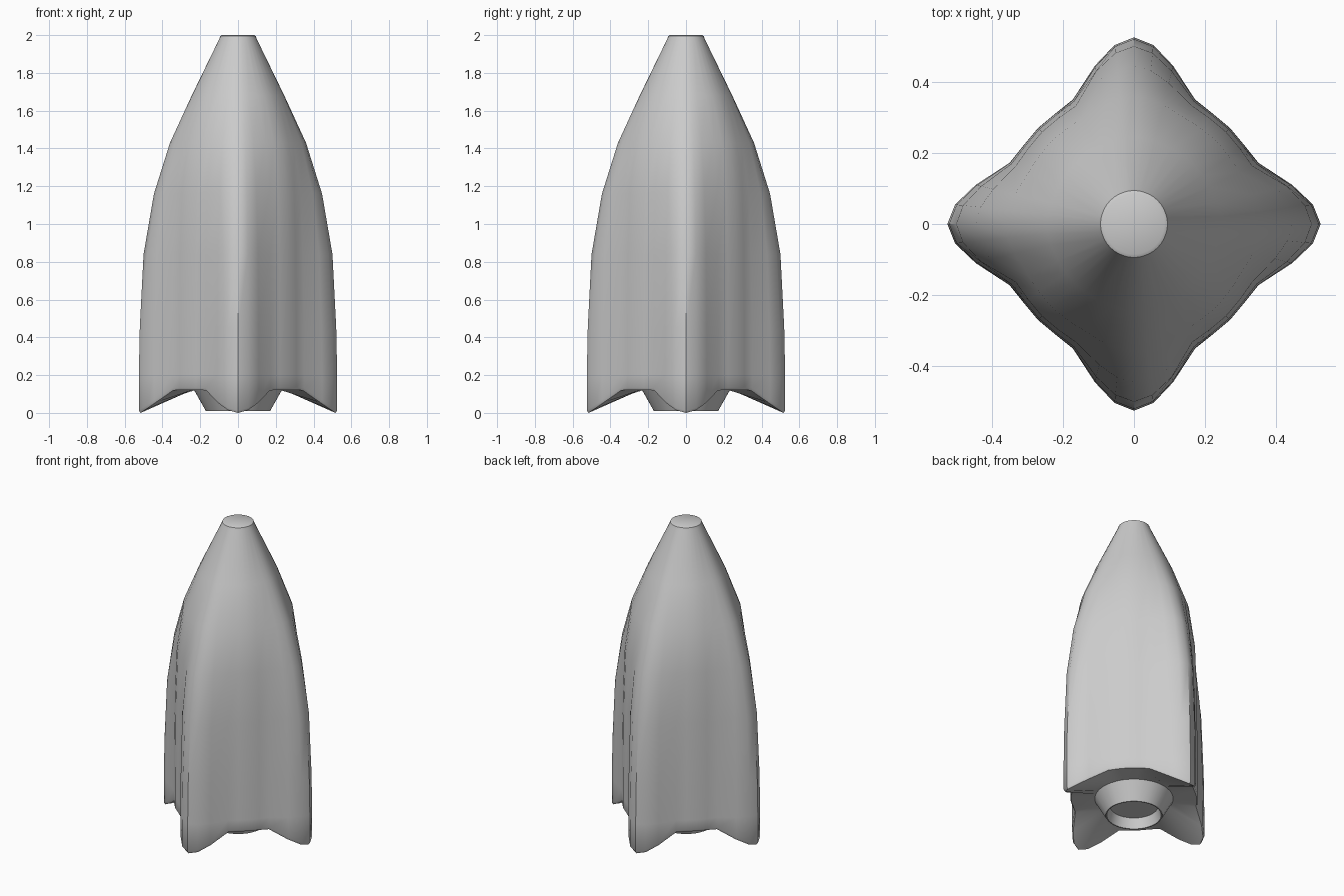
import bpy, bmesh, math

if "Cube" in bpy.data.objects:
    bpy.data.objects.remove(bpy.data.objects["Cube"])

# Four-lobed cross-section: one eighth mirrored, then turned four times
eighth = [(0.525, 0), (0.503, 0.055), (0.445, 0.11), (0.35, 0.172), (0.31, 0.222), (0.27, 0.27)]
quarter = eighth + [(y, x) for x, y in reversed(eighth[1:-1])]
section = []
for k in range(4):
    c, s = round(math.cos(k * math.pi / 2)), round(math.sin(k * math.pi / 2))
    section += [(c * x - s * y, s * x + c * y) for x, y in quarter]


def circle(r, z):
    return [(r * x / math.hypot(x, y), r * y / math.hypot(x, y), z) for x, y in section]


def lobed(r, z, roundness):
    ring = []
    for x, y in section:
        d = math.hypot(x, y)
        f = r * ((1 - roundness) * d / 0.525 + roundness) / d
        ring.append((x * f, y * f, z))
    return ring


def skin(name, rings, cap_first=False, cap_last=False):
    bm = bmesh.new()
    loops = [[bm.verts.new(p) for p in ring] for ring in rings]
    n = len(section)
    for a, b in zip(loops, loops[1:]):
        for i in range(n):
            j = (i + 1) % n
            bm.faces.new((a[i], a[j], b[j], b[i]))
    if cap_first:
        bm.faces.new(list(reversed(loops[0])))
    if cap_last:
        bm.faces.new(loops[-1])
    mesh = bpy.data.meshes.new(name)
    bm.to_mesh(mesh)
    bm.free()
    obj = bpy.data.objects.new(name, mesh)
    bpy.context.collection.objects.link(obj)
    bpy.ops.object.select_all(action='DESELECT')
    obj.select_set(True)
    bpy.context.view_layer.objects.active = obj
    bpy.ops.object.shade_smooth_by_angle(angle=math.radians(40))
    return obj


def hem(scale, lift):
    # Lower edge: touches the ground at the four fin tips, arches between them
    ring = []
    for x, y in section:
        m = max(abs(x), abs(y))
        z = min(0.122, (0.525 - m) * 0.68)
        ring.append((x * scale, y * scale, z + lift))
    return ring


# Hull: underside, softened hem, fin walls blending into a round nose
hull = [circle(0.2, 0.128), circle(0.235, 0.125), hem(0.982, 0.0), hem(1.0, 0.012)]
for r, z, w in [(0.525, 0.2, 0), (0.52, 0.45, 0.02), (0.50, 0.84, 0.1), (0.445, 1.16, 0.35),
                (0.36, 1.43, 0.68), (0.245, 1.68, 0.87), (0.099, 1.98, 1)]:
    hull.append(lobed(r, z, w))
hull.append(circle(0.094, 1.995))
hull.append(circle(0.085, 2.0))
skin("rocket_hull", hull, cap_first=True, cap_last=True)

# Nozzle: tapered skirt with a shallow recess
skin("engine_nozzle", [circle(0.145, 0.075), circle(0.163, 0.01), circle(0.17, 0.01),
                       circle(0.235, 0.125)], cap_first=True)
